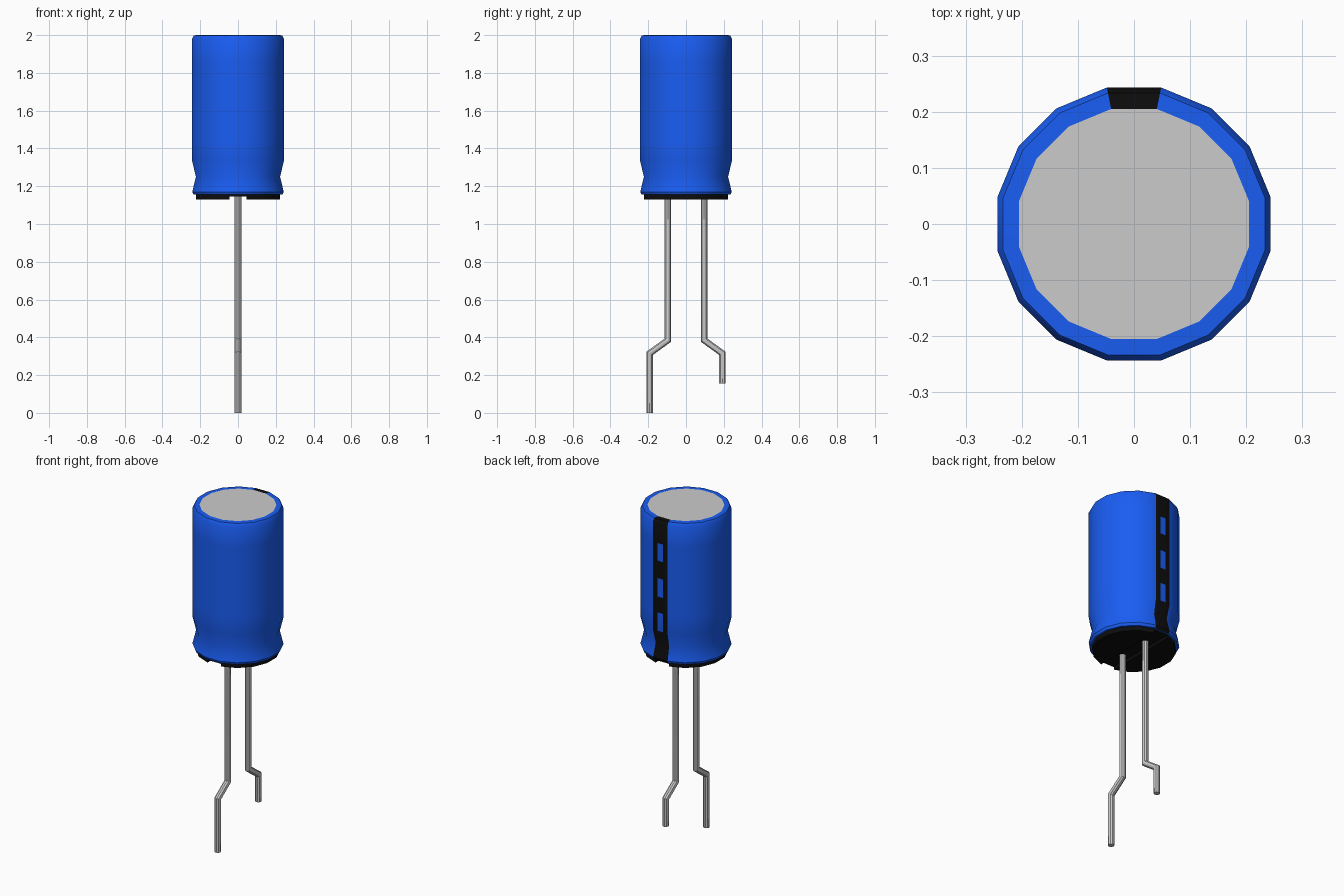
import bpy, bmesh
from math import sin, cos, radians, pi

if "Cube" in bpy.data.objects:
    bpy.data.objects.remove(bpy.data.objects["Cube"])


def material(name, rgb):
    m = bpy.data.materials.new(name)
    m.diffuse_color = (*rgb, 1)
    m.use_nodes = True
    m.node_tree.nodes["Principled BSDF"].inputs["Base Color"].default_value = m.diffuse_color
    return m


BLUE = material("blue", (0.01, 0.11, 0.9))
BLACK = material("black", (0.004, 0.004, 0.004))


def finish(bm, name, mats=()):
    bmesh.ops.recalc_face_normals(bm, faces=bm.faces)
    me = bpy.data.meshes.new(name)
    bm.to_mesh(me)
    bm.free()
    ob = bpy.data.objects.new(name, me)
    bpy.context.collection.objects.link(ob)
    for m in mats:
        me.materials.append(m)
    bpy.ops.object.select_all(action='DESELECT')
    ob.select_set(True)
    bpy.context.view_layer.objects.active = ob
    bpy.ops.object.shade_smooth_by_angle(angle=radians(35))
    return ob


def loft(bm, rings, paint=None):
    """Skin between rings of points; paint(row, column) gives the material slot."""
    vs = [[bm.verts.new(p) for p in r] for r in rings]
    n = len(vs[0])
    for i in range(len(vs) - 1):
        for j in range(n):
            k = (j + 1) % n
            f = bm.faces.new((vs[i][j], vs[i][k], vs[i + 1][k], vs[i + 1][j]))
            f.material_index = paint(i, j) if paint else 0
    return vs


SIDES = 16
unit = [(cos(pi / SIDES * (2 * k + 1)), sin(pi / SIDES * (2 * k + 1))) for k in range(SIDES)]

# sleeve: 16-sided, with the +y side split into three columns for the stripe
h = unit[3]
sleeve_unit = unit[:4] + [(h[0] * 0.36, h[1]), (-h[0] * 0.36, h[1])] + unit[4:]
profile = [(0.209, 2.0), (0.238, 1.999), (0.248, 1.98),
           (0.248, 1.86), (0.248, 1.755), (0.248, 1.65), (0.248, 1.54),
           (0.248, 1.445), (0.248, 1.335),
           (0.227, 1.25), (0.247, 1.17), (0.24, 1.155), (0.2, 1.155)]
WINDOW_ROWS = (3, 5, 7)


def stripe(i, j):
    if j in (3, 5) or (j == 4 and i not in WINDOW_ROWS):
        return 1 if i < 11 else 0
    return 0


bm = bmesh.new()
loft(bm, [[(x * r, y * r, z) for x, y in sleeve_unit] for r, z in profile], stripe)
finish(bm, "sleeve", (BLUE, BLACK))

# metal top
bm = bmesh.new()
bm.faces.new([bm.verts.new((x * 0.209, y * 0.209, 2.0)) for x, y in unit])
finish(bm, "can_top")
bpy.context.object.data.polygons[0].use_smooth = False

# rubber base with a shallow vent groove along y
bm = bmesh.new()
rings = loft(bm, [[(x * 0.228, y * 0.228, z) for x, y in unit] for z in (1.165, 1.13)])
for r in rings:
    bm.faces.new(r)
base = finish(bm, "rubber_base", (BLACK,))

bpy.ops.mesh.primitive_cube_add(size=1, location=(0, 0, 1.12))
cutter = bpy.context.object
cutter.name = "groove_cutter"
cutter.scale = (0.09, 1, 0.052)
cutter.hide_render = True
cutter.display_type = 'WIRE'
cut = base.modifiers.new("groove", 'BOOLEAN')
cut.operation = 'DIFFERENCE'
cut.solver = 'EXACT'
cut.object = cutter


# wire leads with mitred bends
def lead(name, side, end):
    path = [(0.096, 1.15, 0), (0.096, 0.385, 0.51), (0.193, 0.315, 0.51), (0.193, end, 0)]
    r, n = 0.018, 10
    bm = bmesh.new()
    rings = []
    for y, z, tilt in path:
        ring = []
        for k in range(n):
            a = 2 * pi * k / n
            ring.append((r * cos(a), side * (y + r * sin(a)), z + tilt * r * sin(a)))
        rings.append(ring)
    vs = loft(bm, rings)
    bm.faces.new(vs[0])
    bm.faces.new(vs[-1])
    finish(bm, name)


lead("long_lead", -1, 0.0)
lead("short_lead", 1, 0.155)
